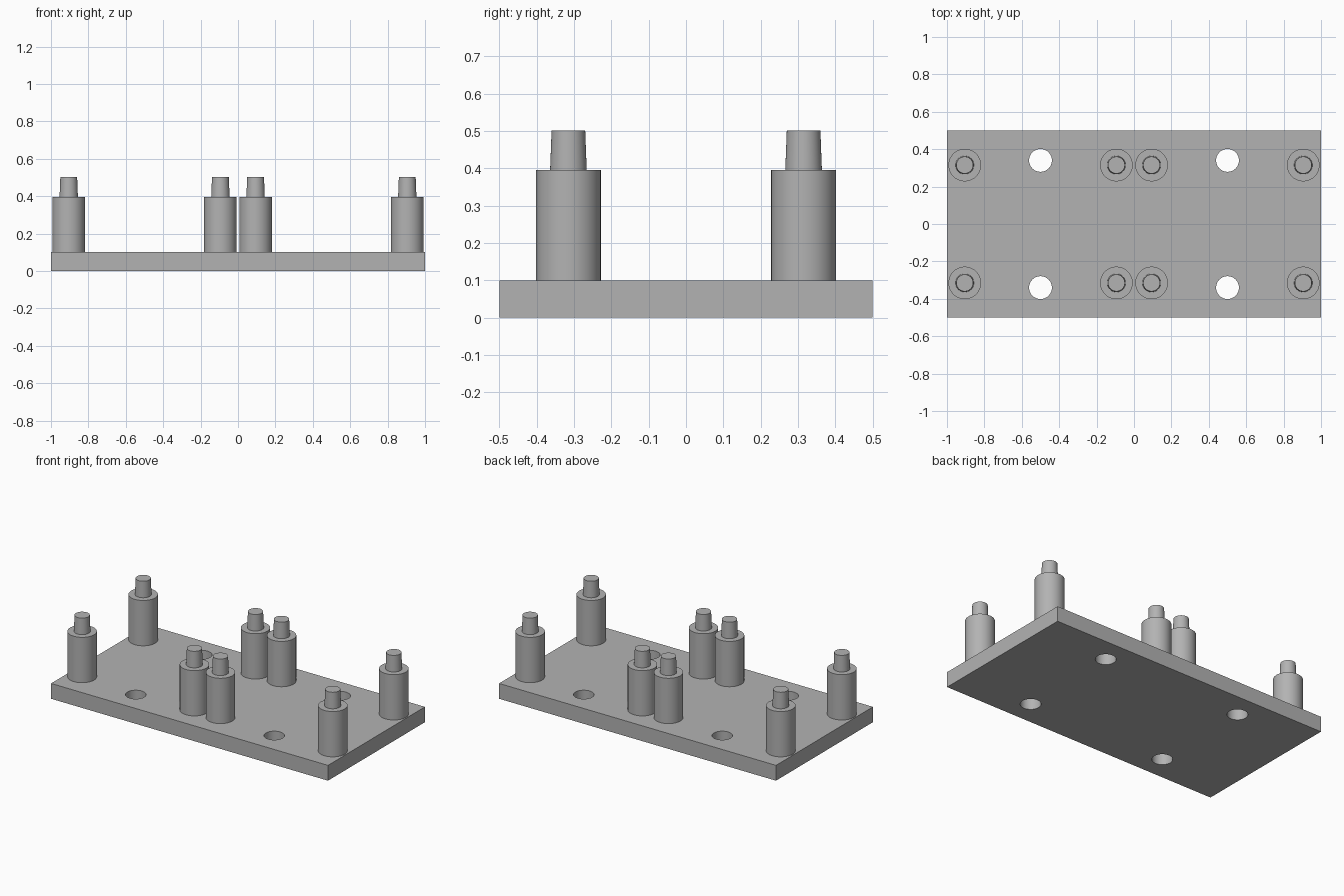
import bpy
import math

if "Cube" in bpy.data.objects:
    bpy.data.objects.remove(bpy.data.objects["Cube"], do_unlink=True)

PLATE_TOP, SHOULDER, TIP = 0.1, 0.396, 0.502
SIDES = 64

grey = bpy.data.materials.new("plain grey")
grey.use_nodes = True
COLOUR = (0.45, 0.45, 0.45, 1)
grey.diffuse_color = COLOUR
grey.node_tree.nodes["Principled BSDF"].inputs["Base Color"].default_value = COLOUR


def cone(name, x, y, z0, z1, r0, r1):
    """Upright smooth-sided cylinder or taper between two heights."""
    bpy.ops.mesh.primitive_cone_add(vertices=SIDES, radius1=r0, radius2=r1,
                                    depth=z1 - z0, location=(x, y, (z0 + z1) / 2))
    obj = bpy.context.object
    obj.name = name
    obj.data.materials.append(grey)
    bpy.ops.object.shade_smooth_by_angle(angle=math.radians(30))
    return obj


# Base plate
bpy.ops.mesh.primitive_cube_add(size=1, location=(0, 0, PLATE_TOP / 2))
plate = bpy.context.object
plate.name = "base_plate"
plate.scale = (2, 1, PLATE_TOP)
bpy.ops.object.transform_apply(location=False, rotation=False, scale=True)
plate.data.materials.append(grey)

# Four mounting holes through the plate
for x in (-0.5, 0.5):
    for y in (-0.34, 0.34):
        cutter = cone("hole_cutter", x, y, -0.1, 0.2, 0.061, 0.061)
        cutter.hide_render = True
        bpy.context.view_layer.objects.active = plate
        hole = plate.modifiers.new("hole", "BOOLEAN")
        hole.operation = "DIFFERENCE"
        hole.solver = "EXACT"
        hole.object = cutter
        bpy.ops.object.modifier_apply(modifier=hole.name)
        bpy.data.objects.remove(cutter, do_unlink=True)

bpy.ops.object.select_all(action="DESELECT")
plate.select_set(True)
bpy.context.view_layer.objects.active = plate
bpy.ops.object.shade_smooth_by_angle(angle=math.radians(30))

# Eight posts, each with a slightly tapered locating pin
for row, y in (("front", -0.315), ("back", 0.315)):
    for place, x in (("outer_right", -0.905), ("inner_right", -0.094),
                     ("inner_left", 0.094), ("outer_left", 0.905)):
        cone(f"{row}_{place}_post", x, y, PLATE_TOP, SHOULDER, 0.087, 0.087)
        cone(f"{row}_{place}_pin", x, y, SHOULDER, TIP, 0.049, 0.045)
